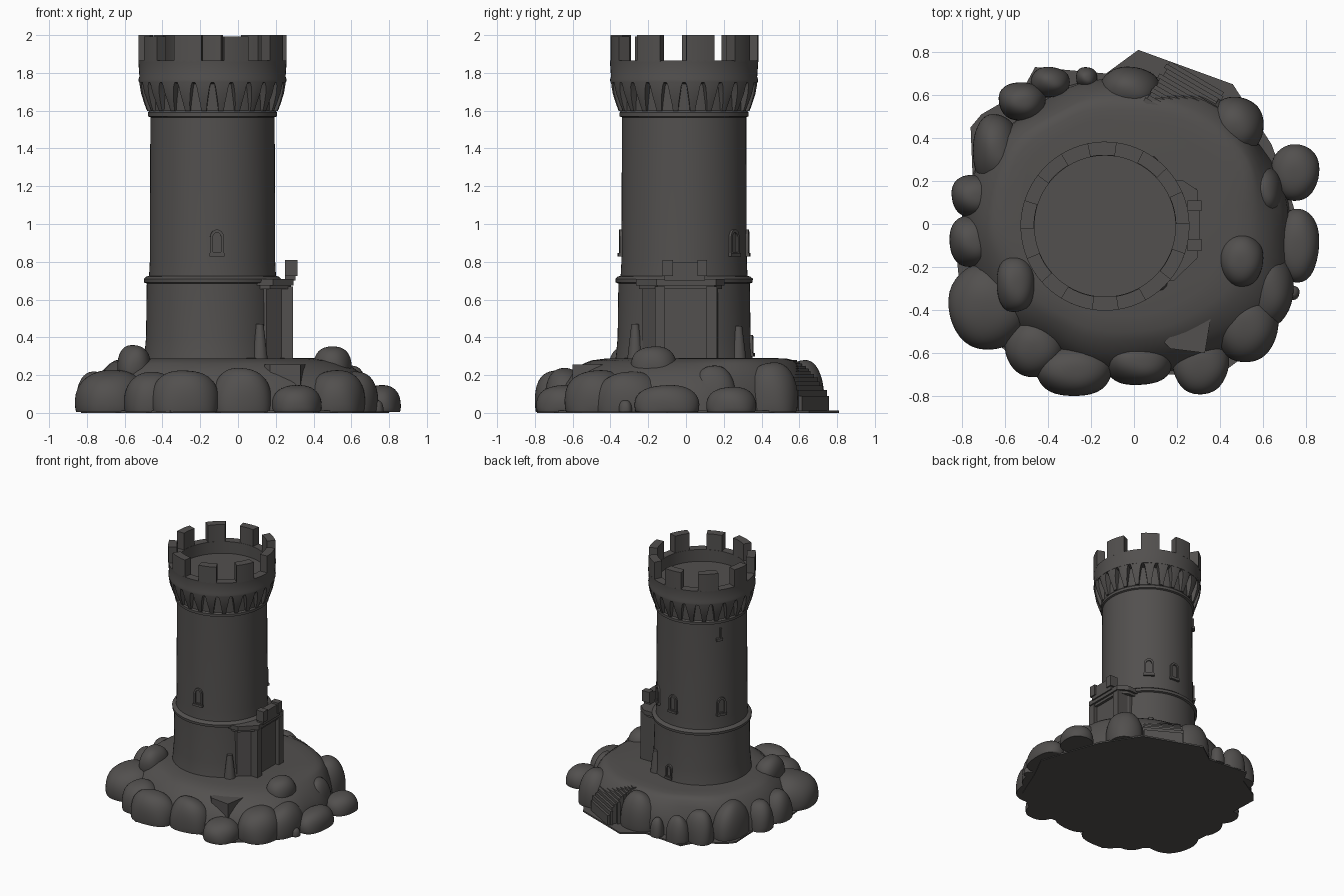
import bpy, bmesh, math, random
from mathutils import Vector, Matrix

if "Cube" in bpy.data.objects:
    bpy.data.objects.remove(bpy.data.objects["Cube"])

random.seed(4)
CX, CY = -0.135, -0.01          # tower axis

stone = bpy.data.materials.new("dark_grey_stone")
stone.diffuse_color = (0.085, 0.08, 0.077, 1)
stone.use_nodes = True
stone.node_tree.nodes["Principled BSDF"].inputs["Base Color"].default_value = stone.diffuse_color


def finish(name, bm, smooth=35):
    bmesh.ops.recalc_face_normals(bm, faces=bm.faces)
    me = bpy.data.meshes.new(name)
    bm.to_mesh(me)
    bm.free()
    me.materials.append(stone)
    ob = bpy.data.objects.new(name, me)
    bpy.context.collection.objects.link(ob)
    if smooth:
        bpy.ops.object.select_all(action='DESELECT')
        ob.select_set(True)
        bpy.context.view_layer.objects.active = ob
        bpy.ops.object.shade_smooth_by_angle(angle=math.radians(smooth))
    return ob


def loft(bm, rings, cap=True):
    """Skin a list of equally long closed rings of points."""
    vs = [[bm.verts.new(p) for p in r] for r in rings]
    n = len(vs[0])
    for a, b in zip(vs, vs[1:]):
        for i in range(n):
            j = (i + 1) % n
            bm.faces.new((a[i], a[j], b[j], b[i]))
    if cap:
        bm.faces.new(vs[0])
        bm.faces.new(vs[-1])


def prism(bm, pts, z0, z1):
    loft(bm, [[(x, y, z) for x, y in pts] for z in (z0, z1)])


def box(bm, x0, x1, y0, y1, z0, z1):
    prism(bm, [(x0, y0), (x1, y0), (x1, y1), (x0, y1)], z0, z1)


def polar(r, deg, z):
    a = math.radians(deg)
    return (CX + r * math.cos(a), CY + r * math.sin(a), z)


def lathe(bm, profile, n=64):
    loft(bm, [[polar(r, 360 * i / n, z) for i in range(n)] for r, z in profile])


def arc_block(bm, mid, width, r0, r1, z0, z1, n=4):
    ang = [mid - width / 2 + width * i / n for i in range(n + 1)]
    pts = [polar(r1, a, 0)[:2] for a in ang] + [polar(r0, a, 0)[:2] for a in reversed(ang)]
    prism(bm, pts, z0, z1)


# tower body, ledge, collar, crown wall and sunken roof floor
bm = bmesh.new()
lathe(bm, [(0.37, 0.24), (0.36, 0.31), (0.352, 0.4), (0.348, 0.685), (0.362, 0.69),
           (0.364, 0.71), (0.35, 0.722), (0.336, 0.725), (0.332, 0.8), (0.329, 1.565),
           (0.342, 1.57), (0.342, 1.59), (0.333, 1.6), (0.338, 1.74), (0.39, 1.75),
           (0.392, 1.765), (0.387, 1.78), (0.393, 1.865), (0.328, 1.865), (0.328, 1.77),
           (0.01, 1.77)])
finish("tower_body", bm)

# nine merlons, slightly irregular
bm = bmesh.new()
for deg in (92, 132, 172, 212, 250, 289, 331, 13, 53):
    arc_block(bm, deg, 21 + random.uniform(-2, 2), 0.33, 0.393,
              1.86, 2.0 - random.choice((0, 0, 0.008)))
finish("merlons", bm)

# corbels tapering outward under the crown
bm = bmesh.new()
for i in range(24):
    mid = -90 + 15 * (i + 0.5)
    rings = []
    for z, r, w in ((1.597, 0.346, 4.5), (1.64, 0.362, 6.0), (1.69, 0.378, 8.5),
                    (1.73, 0.385, 10.5), (1.752, 0.387, 13)):
        rings.append([polar(0.32, mid - w / 2, z), polar(r, mid - w / 2, z),
                      polar(r + 0.003, mid, z), polar(r, mid + w / 2, z),
                      polar(0.32, mid + w / 2, z)])
    loft(bm, rings)
finish("corbels", bm)


# arched window frames with a sill
def window(bm, deg, z, r, w=0.036, h=0.09):
    def arch(w, z0, h):
        return [(-w, z0)] + [(-w * math.cos(t), h + 1.15 * w * math.sin(t))
                             for t in (math.pi * k / 8 for k in range(9))] + [(w, z0)]
    outer, inner = arch(w, 0, h), arch(w * 0.6, 0.012, h)

    def put(pts, d):
        a = math.radians(deg)
        c, s = math.cos(a), math.sin(a)
        return [(CX + (r + d) * c - u * s, CY + (r + d) * s + u * c, z + v) for u, v in pts]
    loft(bm, [put(outer, -0.02), put(outer, 0.012), put(inner, 0.012), put(inner, 0.001)])
    sill = [(-w * 1.1, -0.012), (w * 1.1, -0.012), (w * 1.1, 0.006), (-w * 1.1, 0.006)]
    loft(bm, [put(sill, -0.02), put(sill, 0.018)])


bm = bmesh.new()
for deg in (-86, 52, 86, 150):
    window(bm, deg, 0.84, 0.332)
window(bm, 83, 0.31, 0.355, 0.028, 0.07)
finish("windows", bm)

# small bracket below the crown
bm = bmesh.new()
arc_block(bm, 147, 8, 0.31, 0.35, 1.43, 1.45)
arc_block(bm, 149, 2.5, 0.31, 0.345, 1.45, 1.53)
finish("wall_bracket", bm)

# sloping buttress stones at the foot
bm = bmesh.new()
for deg, r, top in ((-46, 0.36, 0.47), (54, 0.355, 0.46)):
    x, y, _ = polar(r, deg, 0)
    bmesh.ops.create_cone(bm, segments=12, radius1=0.045, radius2=0.02, depth=top - 0.26,
                          cap_ends=True, matrix=Matrix.Translation((x, y, (top + 0.26) / 2)))
finish("foot_stones", bm)


# entrance bay on the right side
def bay(k):
    return [(0.05, -0.25 - k), (0.17 + k, -0.25 - k), (0.28 + k, -0.15 - k / 2),
            (0.28 + k, 0.15 + k / 2), (0.21 + k, 0.19 + k), (0.05, 0.19 + k)]


bm = bmesh.new()
prism(bm, bay(-0.02), 0.26, 0.68)
for y0, y1 in ((-0.165, -0.11), (0.105, 0.165)):
    box(bm, 0.2, 0.29, y0, y1, 0.26, 0.67)
finish("entrance_bay", bm, 0)
bm = bmesh.new()
prism(bm, bay(0.0), 0.655, 0.675)
prism(bm, bay(0.015), 0.675, 0.71)
finish("entrance_roof", bm, 0)
bm = bmesh.new()
box(bm, 0.25, 0.305, -0.115, 0.1, 0.7, 0.795)
for y0, y1 in ((-0.125, -0.07), (0.06, 0.11)):
    box(bm, 0.25, 0.315, y0, y1, 0.725, 0.81)
finish("entrance_parapet", bm, 0)

# rocky mound: plateau and foot outlines given every 30 degrees
FOOT = (0.72, 0.70, 0.70, 0.68, 0.70, 0.76, 0.80, 0.78, 0.72, 0.70, 0.72, 0.81)
TOP = (0.54, 0.60, 0.58, 0.57, 0.61, 0.66, 0.65, 0.58, 0.53, 0.50, 0.50, 0.53)


def around(tab, i, n):
    t = i / n * len(tab)
    k, f = int(t), t - int(t)
    f = f * f * (3 - 2 * f)
    return tab[k % len(tab)] * (1 - f) + tab[(k + 1) % len(tab)] * f


bm = bmesh.new()
N = 72
rings = []
for z, f in ((0.005, 1), (0.09, 0.94), (0.16, 0.76), (0.22, 0.5), (0.26, 0.22),
             (0.278, 0), (0.287, -0.35), (0.29, -1)):
    ring = []
    for i in range(N):
        a = 2 * math.pi * i / N
        r = around(TOP, i, N) * (1 - f) + around(FOOT, i, N) * f
        r += 0.012 * math.sin(7 * a + 9 * z) * max(f, 0)
        ring.append((r * math.cos(a), r * math.sin(a), z))
    rings.append(ring)
loft(bm, rings)
finish("mound", bm, 60)

# boulders: x, y, radius x, radius y, top height
ROCKS = ((0.75, 0.24, .11, .13, .14), (0.76, -0.1, .10, .17, .15), (0.5, -0.17, .10, .12, .355),
         (0.73, -0.32, .04, .035, .07), (0.31, -0.65, .13, .14, .15), (0.02, -0.64, .16, .11, .24),
         (-0.28, -0.68, .18, .12, .23), (-0.46, -0.57, .14, .14, .22), (-0.67, -0.38, .19, .2, .23),
         (-0.55, -0.28, .09, .13, .36), (-0.75, -0.08, .11, .12, .22), (-0.74, 0.13, .11, .10, .22),
         (-0.64, 0.34, .11, .17, .26), (-0.52, 0.57, .11, .09, .25), (-0.39, 0.66, .09, .07, .2),
         (-0.22, 0.68, .05, .05, .15), (-0.02, 0.62, .14, .11, .28), (0.47, 0.45, .13, .14, .27),
         (0.61, 0.15, .08, .12, .25), (0.52, -0.47, .15, .17, .23), (0.62, -0.3, .12, .18, .22),
         (-0.31, -0.74, .04, .04, .12), (-0.35, -0.75, .03, .03, .08))
bm = bmesh.new()
for x, y, rx, ry, top in ROCKS:
    rz = 0.12 if top > 0.3 else 0.8 * top       # two perched stones, the rest are domes
    ph = random.uniform(0, 6)
    for v in bmesh.ops.create_icosphere(bm, subdivisions=4, radius=1)["verts"]:
        c = v.co.normalized()
        c = c / sum(abs(q) ** 2.25 for q in c) ** (1 / 2.25)  # slightly blocky
        c = c * (1 + 0.035 * math.sin(3 * c.x + ph) * math.cos(3 * c.y + 2 * c.z + ph))
        v.co = Vector((x + c.x * rx, y + c.y * ry, max(0.005, top - rz + c.z * rz)))
finish("boulders", bm, 60)

# flat ledge stone at the front
bm = bmesh.new()
prism(bm, [(0.14, -0.55), (0.17, -0.58), (0.33, -0.6), (0.36, -0.42), (0.3, -0.4)], 0.14, 0.255)
finish("ledge_stone", bm, 0)

# stair down the back of the mound
bm = bmesh.new()
d, s = Vector((0.5, 0.866)), Vector((0.866, -0.5))
for i in range(12):
    a = Vector((0.18, 0.49)) + d * 0.0185 * i
    b = a + d * 0.022
    w = 0.15 + random.uniform(-0.012, 0.012)
    prism(bm, [a - s * w, a + s * w, b + s * w, b - s * w], 0.005,
          0.02 + 0.26 * math.sqrt(1 - (i / 12) ** 2) * (1 - 0.03 * i))
finish("stair", bm, 0)

# thin angular ground slab under the rocks
bm = bmesh.new()
prism(bm, [(0.02, 0.81), (-0.13, 0.7), (-0.46, 0.73), (-0.52, 0.62), (-0.71, 0.51), (-0.76, 0.45),
           (-0.75, 0.2), (-0.83, -0.1), (-0.8, -0.4), (-0.62, -0.57), (-0.36, -0.79), (-0.15, -0.7),
           (0.2, -0.7), (0.4, -0.7), (0.6, -0.55), (0.7, -0.3), (0.8, -0.1),
           (0.72, 0.15), (0.64, 0.37), (0.46, 0.65)], 0, 0.012)
finish("ground_slab", bm, 0)
